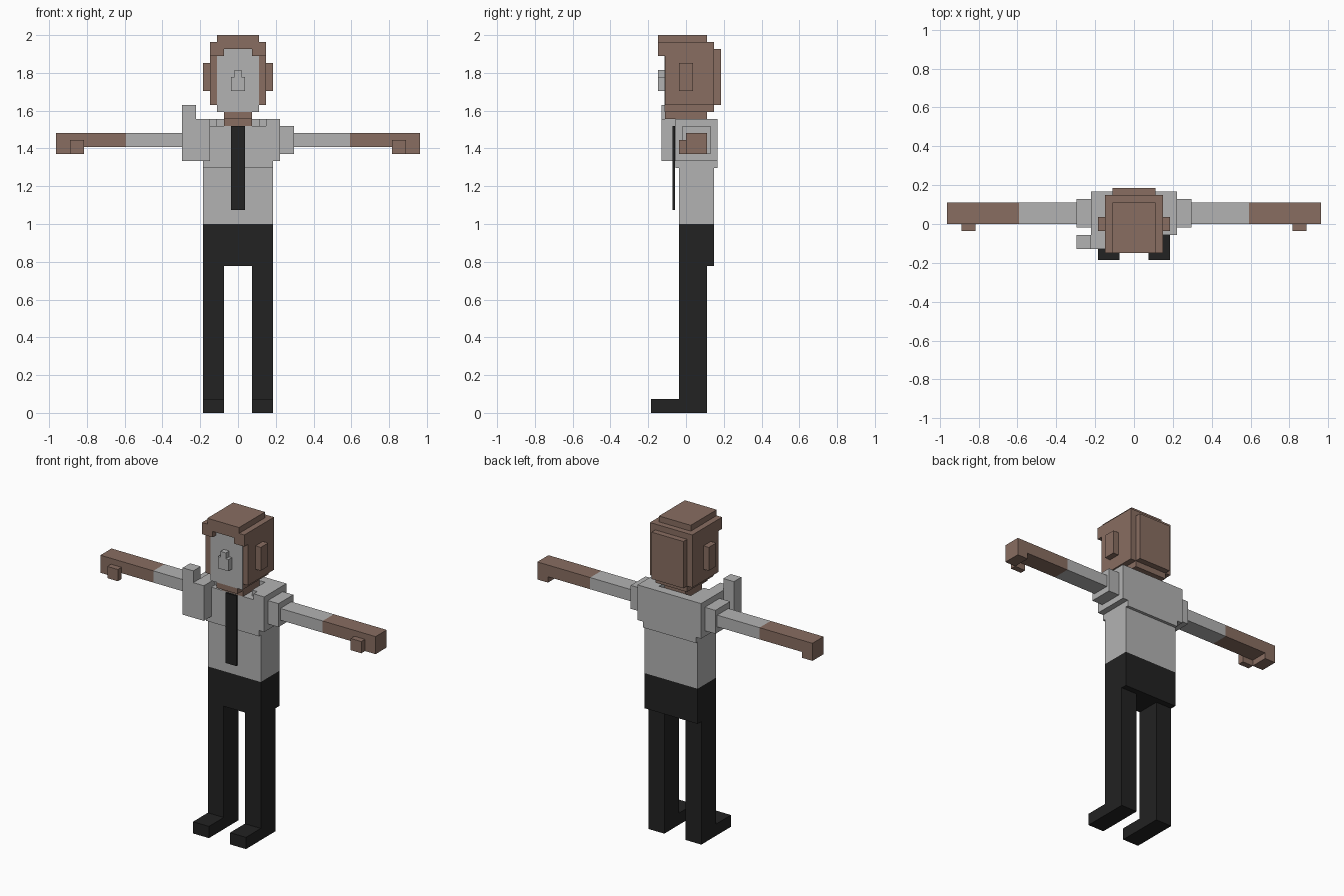
import bpy
import bmesh

if "Cube" in bpy.data.objects:
    bpy.data.objects.remove(bpy.data.objects["Cube"], do_unlink=True)

U = 2 / 54  # one block of the grid the figure is built on


def material(name, r, g, b):
    mat = bpy.data.materials.new(name)
    mat.use_nodes = True
    mat.diffuse_color = (r, g, b, 1)
    mat.node_tree.nodes["Principled BSDF"].inputs["Base Color"].default_value = (r, g, b, 1)
    return mat


SKIN = material("brown", 0.25, 0.155, 0.12)
SHIRT = material("light grey", 0.45, 0.45, 0.45)
DARK = material("near black", 0.016, 0.016, 0.016)


def blocks(name, mat, *boxes):
    """One object made of boxes, each given as x, y and z ranges in blocks."""
    bm = bmesh.new()
    for ranges in boxes:
        cube = bmesh.ops.create_cube(bm, size=1)
        for v in cube["verts"]:
            for axis, (low, high) in enumerate(ranges):
                v.co[axis] = U * (low if v.co[axis] < 0 else high)
    mesh = bpy.data.meshes.new(name)
    bm.to_mesh(mesh)
    bm.free()
    mesh.materials.append(mat)
    obj = bpy.data.objects.new(name, mesh)
    bpy.context.collection.objects.link(obj)
    return obj


def pair(name, mat, *boxes):
    """Build a part on the left (+x) and its mirror image on the right."""
    blocks("left_" + name, mat, *boxes)
    mirrored = [((-x[1], -x[0]), y, z) for x, y, z in boxes]
    blocks("right_" + name, mat, *mirrored)


def mid(half):
    return (-half, half)


# Legs, shoes and hips
pair("leg", DARK, ((2, 5), (-1, 3), (0, 21)))
pair("shoe", DARK, ((2, 5), (-5, -1), (0, 2)))
blocks("hips", DARK, (mid(5), (-1, 4), (21, 27)))

# Shirt body, raised shoulders and back of the collar
blocks("shirt", SHIRT, (mid(5), (-1, 4), (27, 35)))
blocks("chest", SHIRT,
       (mid(5), (-1.5, 4.5), (35, 36)),
       (mid(6), (-1.5, 4.5), (36, 41)))
pair("shoulder_top", SHIRT,
     ((4, 6), (-1.5, 4.5), (41, 42)),
     ((3, 4), (-0.5, 4.5), (41, 42)))
blocks("collar_back", SHIRT, (mid(3), (3, 4.5), (41, 42)))

# Radio-like block on the right shoulder
blocks("right_shoulder_block", SHIRT,
       ((-8, -4), (-3.5, -1.5), (36, 42)),
       ((-8, -6), (-3.5, -1.5), (42, 44)))

# Tie
blocks("tie", DARK, (mid(1), (-1.9, -1.6), (29, 41)))

# Arms and hands
pair("shoulder", SHIRT, ((6, 8), (-0.5, 3.5), (37, 41)))
pair("sleeve", SHIRT, ((8, 16), (0, 3), (38, 40)))
pair("forearm", SKIN, ((16, 26), (0, 3), (38, 40)))
pair("fingers", SKIN, ((24, 26), (0, 3), (37, 38)))
pair("thumb", SKIN, ((22, 24), (-1, 0), (37, 39)))

# Neck and head
blocks("neck", SKIN,
       (mid(2), (-1.5, 3), (41, 42)),
       (mid(2), (-3, 3), (42, 43)))
blocks("head", SKIN,
       (mid(3), (-3, 4), (43, 44)),
       (mid(4), (-3, 4), (44, 53)),
       (mid(3), (4, 5), (44, 52)))
pair("ear", SKIN, ((4, 5), (-1, 1), (46, 50)))

# Hair crown and fringe
blocks("hair_crown", SKIN, (mid(3), (-4, 3), (53, 54)))
blocks("hair_fringe", SKIN, (mid(4), (-4, -3), (52, 53)))
pair("fringe_side", SKIN, ((2, 4), (-4, -3), (51, 52)))

# Face plate and nose
FACE = (-3.1, -3)
blocks("face", SHIRT,
       (mid(3), FACE, (43, 51)),
       (mid(2), FACE, (51, 52)))
blocks("nose", SHIRT,
       (mid(1), (-4, -3), (46, 48)),
       (mid(0.5), (-4, -3), (48, 49)))
